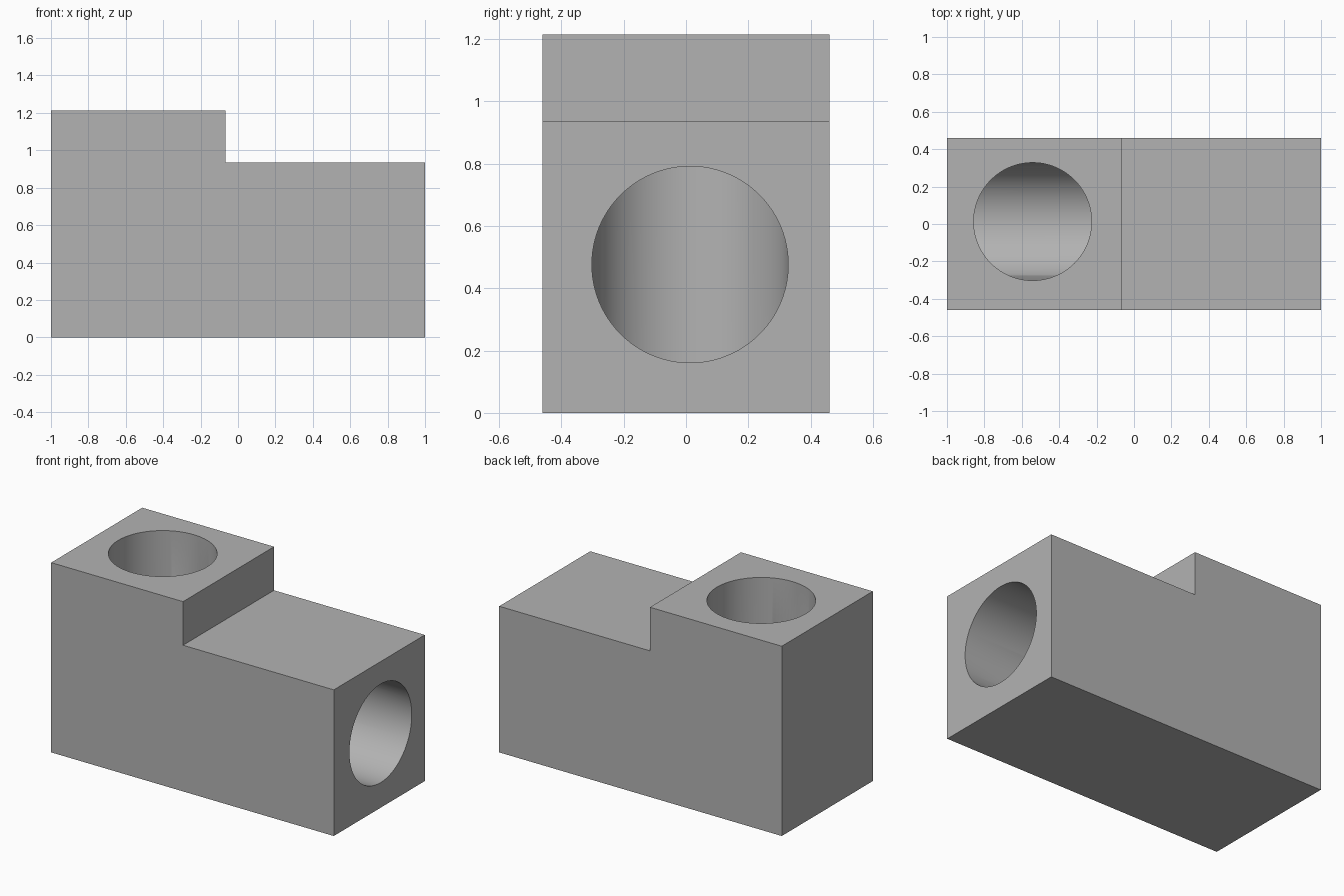
import bpy, bmesh, math

cube = bpy.data.objects.get("Cube")
if cube:
    bpy.data.objects.remove(cube, do_unlink=True)

grey = bpy.data.materials.new("mid grey")
grey.use_nodes = True
grey.diffuse_color = (0.45, 0.45, 0.45, 1)
grey.node_tree.nodes["Principled BSDF"].inputs["Base Color"].default_value = grey.diffuse_color


def loft(name, rings):
    """Closed solid skinned through equal-length rings, capped at both ends."""
    bm = bmesh.new()
    loops = [[bm.verts.new(p) for p in ring] for ring in rings]
    for a, b in zip(loops, loops[1:]):
        for i in range(len(a)):
            j = (i + 1) % len(a)
            bm.faces.new((a[i], a[j], b[j], b[i]))
    bm.faces.new(loops[0])
    bm.faces.new(loops[-1])
    bmesh.ops.recalc_face_normals(bm, faces=bm.faces)
    mesh = bpy.data.meshes.new(name)
    bm.to_mesh(mesh)
    bm.free()
    mesh.materials.append(grey)
    obj = bpy.data.objects.new(name, mesh)
    bpy.context.collection.objects.link(obj)
    return obj


# Stepped block: side profile extruded through the depth
HALF_DEPTH, TOP, STEP, STEP_X = 0.46, 1.214, 0.935, -0.067
profile = [(-1, 0), (1, 0), (1, STEP), (STEP_X, STEP), (STEP_X, TOP), (-1, TOP)]
block = loft("elbow_block", [[(x, y, z) for x, z in profile]
                             for y in (-HALF_DEPTH, HALF_DEPTH)])

# Mitred elbow bore: down from the top, then out through the +x end
CX, CY, CZ, R, SIDES = -0.542, 0.013, 0.476, 0.315, 96
circle = [(R * math.cos(math.tau * i / SIDES), R * math.sin(math.tau * i / SIDES))
          for i in range(SIDES)]
bore = loft("bore_cutter", [
    [(CX + c, CY + s, TOP + 0.2) for c, s in circle],
    [(CX + c, CY + s, CZ + c) for c, s in circle],
    [(1.2, CY + s, CZ + c) for c, s in circle],
])
bore.hide_render = True

# Cut the bore and drop the cutter
cut = block.modifiers.new("bore", 'BOOLEAN')
cut.operation = 'DIFFERENCE'
cut.solver = 'EXACT'
cut.object = bore
bpy.ops.object.select_all(action='DESELECT')
block.select_set(True)
bpy.context.view_layer.objects.active = block
bpy.ops.object.modifier_apply(modifier=cut.name)
bpy.data.objects.remove(bore, do_unlink=True)

# Smooth bore walls, crisp block edges
bpy.ops.object.shade_smooth_by_angle(angle=math.radians(30))
